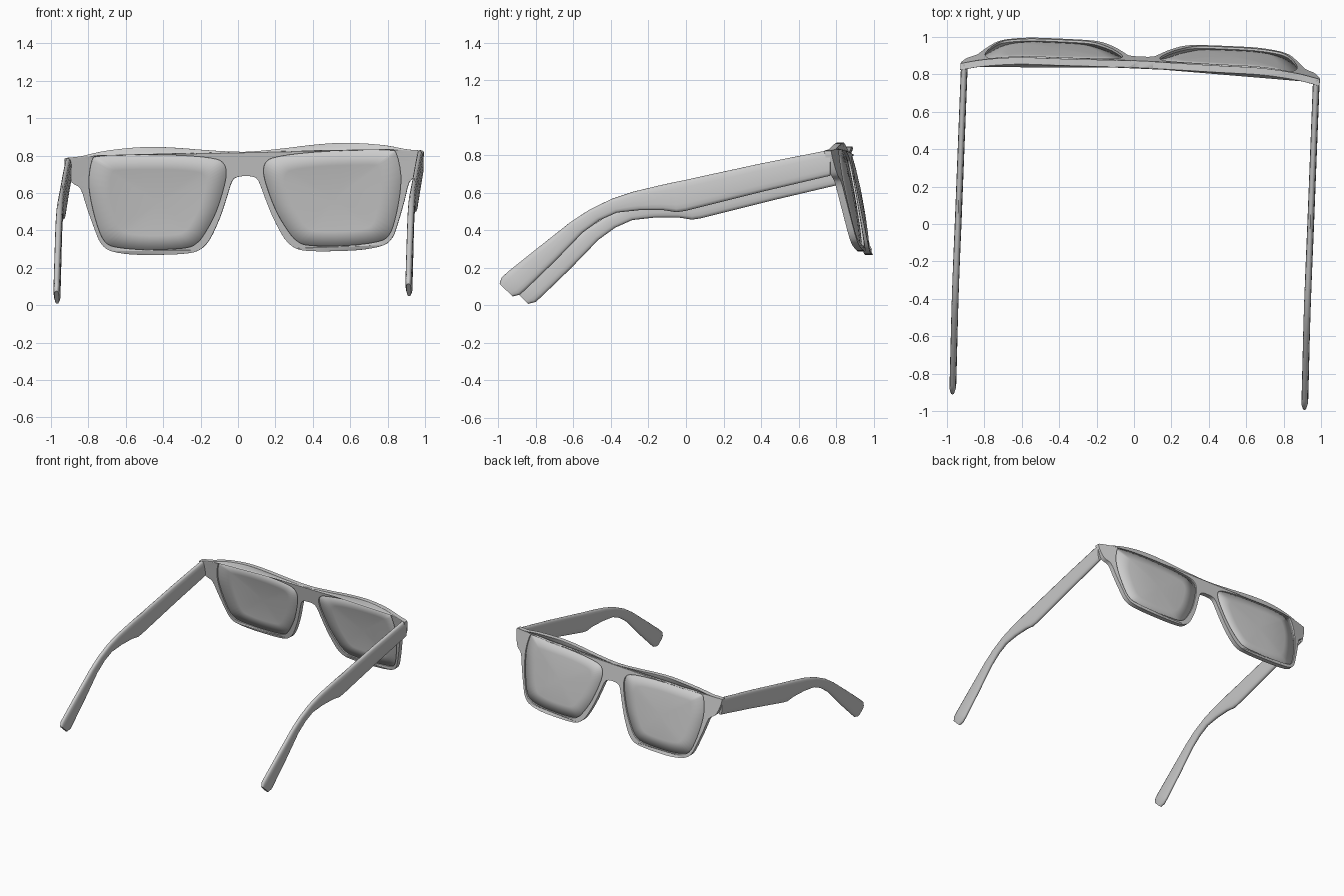
import bpy, bmesh, math
from mathutils import Matrix, Vector

cube = bpy.data.objects.get("Cube")
if cube:
    bpy.data.objects.remove(cube, do_unlink=True)

grey = bpy.data.materials.new("plain grey")
grey.use_nodes = True
grey.diffuse_color = (0.6, 0.6, 0.6, 1)
grey.node_tree.nodes["Principled BSDF"].inputs["Base Color"].default_value = (0.6, 0.6, 0.6, 1)

# The whole pair rests slightly turned and leaning
PIVOT = Vector((0, 0.83, 0.5))
POSE = (Matrix.Translation(PIVOT + Vector((0.04, 0, 0)))
        @ Matrix.Rotation(-0.044, 4, 'Z') @ Matrix.Rotation(-0.021, 4, 'Y')
        @ Matrix.Translation(-PIVOT))


def front_y(x, z):
    """Middle of the front: leaning forward at the bottom, wrapping back at the sides."""
    wrap = 0.055 * (max(0, abs(x) - 0.55) / 0.4) ** 2
    return 0.849 + (0.84 - z) * 0.187 - wrap


def smooth_loop(pts, steps=3):
    """Closed Catmull-Rom loop through the points."""
    out, n = [], len(pts)
    for i in range(n):
        a, b, c, d = (Vector(pts[(i + k) % n]) for k in (-1, 0, 1, 2))
        for j in range(steps):
            t = j / steps
            out.append(0.5 * (2 * b + (c - a) * t + (2 * a - 5 * b + 4 * c - d) * t * t
                              + (3 * b - a - 3 * c + d) * t ** 3))
    return out


def finish(name, bm, angle=40):
    bmesh.ops.recalc_face_normals(bm, faces=bm.faces)
    mesh = bpy.data.meshes.new(name)
    bm.to_mesh(mesh)
    bm.free()
    mesh.materials.clear()
    mesh.materials.append(grey)
    ob = bpy.data.objects.new(name, mesh)
    bpy.context.collection.objects.link(ob)
    ob.matrix_world = POSE
    bpy.ops.object.select_all(action='DESELECT')
    ob.select_set(True)
    bpy.context.view_layer.objects.active = ob
    bpy.ops.object.shade_smooth_by_angle(angle=math.radians(angle))
    return ob


# Half outline of the frame, and the outline of one lens opening (x, z)
half = [(0.2, 0.833), (0.35, 0.848), (0.5, 0.857), (0.63, 0.852), (0.76, 0.838), (0.87, 0.815),
        (0.945, 0.807), (0.962, 0.795), (0.95, 0.73), (0.925, 0.675), (0.88, 0.64), (0.85, 0.54),
        (0.81, 0.417), (0.78, 0.346), (0.73, 0.305), (0.62, 0.284), (0.48, 0.279), (0.34, 0.282),
        (0.26, 0.298), (0.20, 0.354), (0.14, 0.473), (0.10, 0.582), (0.07, 0.665), (0.04, 0.686)]
rim = smooth_loop([(0, 0.82)] + half + [(0, 0.69)] + [(-x, z) for x, z in reversed(half)])
opening = smooth_loop([(0.815, 0.79), (0.78, 0.812), (0.62, 0.815), (0.44, 0.813), (0.28, 0.803),
                       (0.17, 0.788), (0.12, 0.768), (0.10, 0.722), (0.112, 0.642), (0.16, 0.503),
                       (0.22, 0.395), (0.27, 0.336), (0.34, 0.312), (0.54, 0.308), (0.70, 0.325),
                       (0.76, 0.357), (0.795, 0.437), (0.825, 0.567), (0.835, 0.68)])

# Frame: filled flat curve with two openings, bent into shape
curve = bpy.data.curves.new("frame_profile", 'CURVE')
curve.dimensions = '2D'
curve.fill_mode = 'BOTH'
curve.extrude = 0.018
for loop in (rim, opening, [Vector((-p.x, p.y)) for p in opening]):
    spline = curve.splines.new('POLY')
    spline.points.add(len(loop) - 1)
    for point, p in zip(spline.points, loop):
        point.co = (p.x, p.y, 0, 1)
    spline.use_cyclic_u = True
helper = bpy.data.objects.new("frame_profile", curve)
bpy.context.collection.objects.link(helper)
bpy.context.view_layer.update()
flat = bpy.data.meshes.new_from_object(helper.evaluated_get(bpy.context.evaluated_depsgraph_get()))
bm = bmesh.new()
bm.from_mesh(flat)
bpy.data.objects.remove(helper, do_unlink=True)
bpy.data.curves.remove(curve)
bpy.data.meshes.remove(flat)
bmesh.ops.remove_doubles(bm, verts=bm.verts, dist=0.0005)
for v in bm.verts:
    x, z, depth = v.co
    v.co = (x, front_y(x, z) + depth, z)
frame = finish("frame", bm)
bevel = frame.modifiers.new("soft_edges", 'BEVEL')
bevel.width = 0.007
bevel.segments = 2
bevel.limit_method = 'ANGLE'
bevel.angle_limit = math.radians(50)


# Lens: rings shrinking to a slightly bulged centre
def make_lens(name, side):
    bm = bmesh.new()
    centre = Vector((0.47, 0.56))

    def vert(p, r):
        q = centre + (p - centre) * r
        y = front_y(q.x, q.y) + 0.014 * (1 - r * r)
        return bm.verts.new((side * q.x, y, q.y))

    rings = [[vert(p, r) for p in opening] for r in (1.01, 0.7, 0.35)]
    tip = vert(centre, 0)
    n = len(opening)
    for i in range(n):
        j = (i + 1) % n
        for a, b in zip(rings, rings[1:]):
            bm.faces.new((a[i], a[j], b[j], b[i]))
        bm.faces.new((rings[-1][i], rings[-1][j], tip))
    lens = finish(name, bm)
    solid = lens.modifiers.new("thickness", 'SOLIDIFY')
    solid.thickness = 0.012
    solid.offset = 0


# Temple: rounded sections between top and bottom points (y, z, y, z)
sections = [(0.77, 0.83, 0.77, 0.692), (0.4, 0.757, 0.4, 0.605), (0.1, 0.692, 0.1, 0.53),
            (0, 0.67, 0, 0.505), (-0.06, 0.658, -0.05, 0.497), (-0.15, 0.638, -0.12, 0.508),
            (-0.28, 0.607, -0.25, 0.508), (-0.4, 0.567, -0.37, 0.495),
            (-0.52, 0.508, -0.46, 0.455), (-0.62, 0.442, -0.55, 0.39),
            (-0.8, 0.30, -0.7, 0.235), (-0.95, 0.18, -0.85, 0.09),
            (-0.985, 0.148, -0.885, 0.058), (-0.995, 0.115, -0.925, 0.048)]


def make_temple(name, side):
    bm = bmesh.new()
    rings, n = [], 16
    for k, (ty, tz, by, bz) in enumerate(sections):
        top = Vector((0, ty + 0.041, tz - 0.02))
        bottom = Vector((0, by + 0.041, bz - 0.02))
        mid, arm = (top + bottom) / 2, (top - bottom) / 2
        width = 0.012 if k == len(sections) - 1 else 0.018
        ring = []
        for i in range(n):
            a = math.tau * i / n
            c, s = math.cos(a), math.sin(a)
            co = mid + arm * math.copysign(abs(c) ** 0.7, c)
            co.x = side * 0.942 + width * math.copysign(abs(s) ** 0.7, s)
            ring.append(bm.verts.new(co))
        rings.append(ring)
    for a, b in zip(rings, rings[1:]):
        for i in range(n):
            j = (i + 1) % n
            bm.faces.new((a[i], a[j], b[j], b[i]))
    bm.faces.new(rings[0])
    bm.faces.new(rings[-1])
    finish(name, bm, 50)


for word, side in (("left", 1), ("right", -1)):
    make_lens(word + "_lens", side)
    make_temple(word + "_temple", side)
